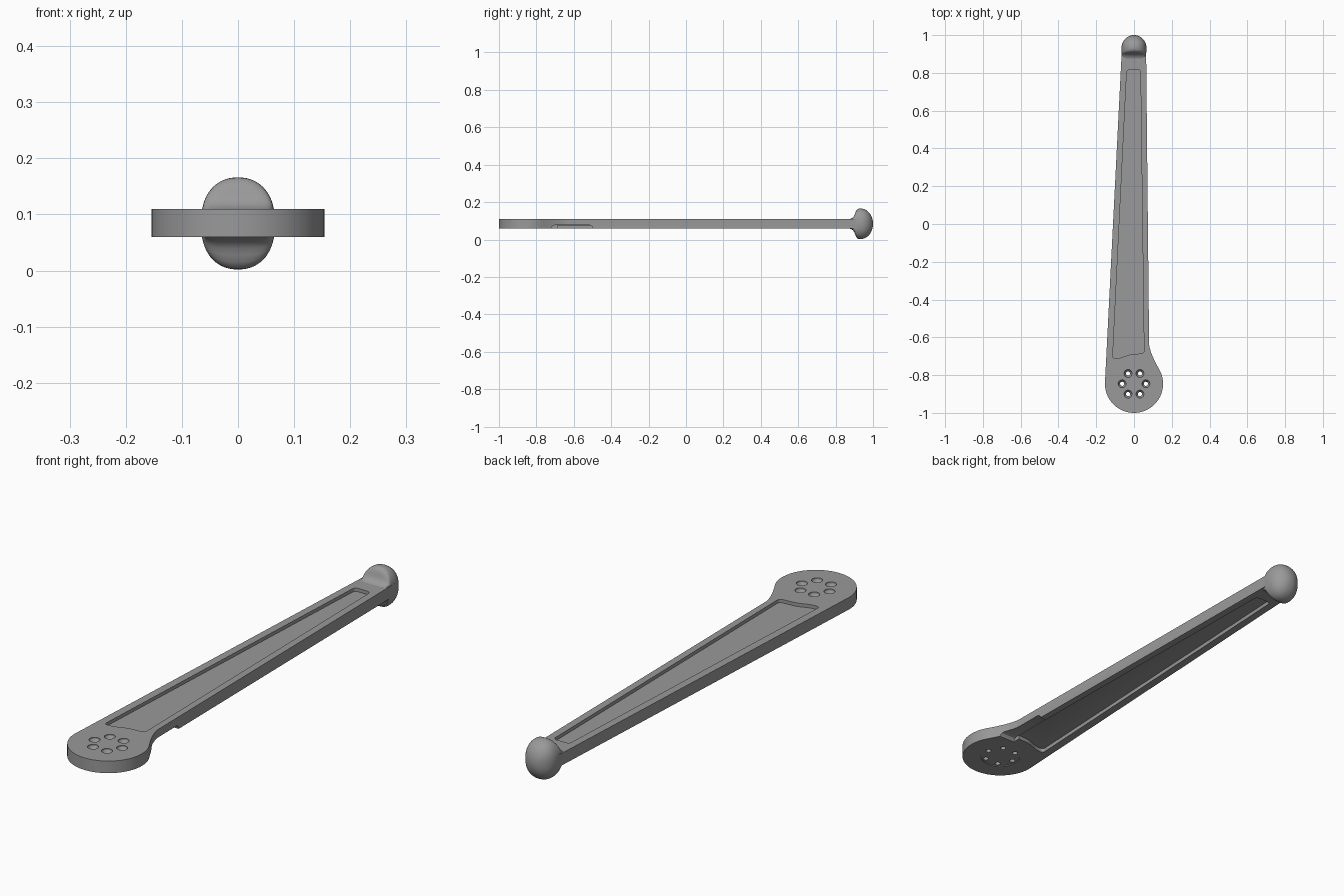
import bpy, bmesh, math
from mathutils import Vector, Matrix

if "Cube" in bpy.data.objects:
    bpy.data.objects.remove(bpy.data.objects["Cube"])

R, CY = 0.154, -0.846          # big end disc radius and centre
Z0, Z1 = 0.06, 0.11            # plate bottom and top

grey = bpy.data.materials.new("dark_grey")
grey.diffuse_color = (0.32, 0.32, 0.32, 1)
grey.use_nodes = True
grey.node_tree.nodes["Principled BSDF"].inputs["Base Color"].default_value = grey.diffuse_color


def finish(name, bm):
    bmesh.ops.recalc_face_normals(bm, faces=bm.faces)
    me = bpy.data.meshes.new(name)
    bm.to_mesh(me)
    bm.free()
    me.materials.append(grey)
    ob = bpy.data.objects.new(name, me)
    bpy.context.collection.objects.link(ob)
    return ob


def loft(name, loops):
    """Skin a list of point loops and cap both ends."""
    bm = bmesh.new()
    vs = [[bm.verts.new(p) for p in loop] for loop in loops]
    n = len(vs[0])
    for a, b in zip(vs, vs[1:]):
        for k in range(n):
            bm.faces.new((a[k], a[(k + 1) % n], b[(k + 1) % n], b[k]))
    bm.faces.new(vs[0])
    bm.faces.new(vs[-1])
    return finish(name, bm)


def prism(name, pts, lo, hi):
    return loft(name, [[(x, y, z) for x, y in pts] for z in (lo, hi)])


def bezier(a, b, c, n):
    a, b, c = Vector(a), Vector(b), Vector(c)
    return [tuple(a * (1 - t) ** 2 + b * 2 * t * (1 - t) + c * t * t)
            for t in (i / n for i in range(n + 1))]


def rounded(pts, r, n=6):
    out = []
    for i, p in enumerate(pts):
        p, q, s = Vector(p), Vector(pts[i - 1]), Vector(pts[(i + 1) % len(pts)])
        out += bezier(p + (q - p).normalized() * r, p, p + (s - p).normalized() * r, n)
    return out


def circle(x, y, r, n=32):
    return [(x + r * math.cos(2 * math.pi * i / n), y + r * math.sin(2 * math.pi * i / n))
            for i in range(n)]


def cut(target, cutter):
    cutter.hide_render = True
    bpy.context.view_layer.update()
    m = target.modifiers.new("cut", "BOOLEAN")
    m.operation, m.solver, m.object = "DIFFERENCE", "EXACT", cutter
    bpy.context.view_layer.objects.active = target
    bpy.ops.object.modifier_apply(modifier=m.name)
    bpy.data.objects.remove(cutter)


def smooth(ob):
    bpy.ops.object.select_all(action="DESELECT")
    ob.select_set(True)
    bpy.context.view_layer.objects.active = ob
    bpy.ops.object.shade_smooth_by_angle(angle=math.radians(30))


# Arm plate: round end, straight left edge, waisted right edge
arc = [(R * math.cos(math.radians(a)), CY + R * math.sin(math.radians(a)))
       for a in range(180, 391, 5)]
neck = bezier(arc[-1], (0.088, -0.69), (0.08, -0.64), 12)
arm = prism("lever_arm", arc + neck[1:] + [(0.064, 0.93), (-0.064, 0.93)], Z0, Z1)

# Side opening of the lower pocket: profile in y-z, swept along x
notch = [(-0.725, 0.05), (-0.718, 0.066), (-0.712, 0.073), (-0.70, 0.077),
         (-0.515, 0.077), (-0.505, 0.073), (-0.50, 0.066), (-0.498, 0.05)]
cut(arm, loft("notch_cutter", [[(x, y, z) for y, z in notch] for x in (0.035, 0.2)]))

# Long pockets above and below, leaving a thin web
pocket = rounded([(-0.038, 0.817), (-0.113, -0.712), (-0.075, -0.71),
                  (-0.02, -0.69), (0.053, -0.685), (0.034, 0.817)], 0.016)
cut(arm, prism("top_pocket_cutter", pocket, 0.096, 0.13))
cut(arm, prism("bottom_pocket_cutter", pocket, 0.04, 0.076))

# Shallow round seat under the disc, and six countersunk holes
cut(arm, prism("seat_cutter", circle(0, CY, 0.08, 48), 0.04, 0.063))
for i in range(6):
    a = i * math.pi / 3
    x, y = 0.063 * math.cos(a), CY + 0.063 * math.sin(a)
    steps = [(0.011, 0.03), (0.011, 0.088), (0.021, 0.104), (0.021, 0.15)]
    cut(arm, loft("hole_cutter", [[(px, py, z) for px, py in circle(x, y, r)]
                                  for r, z in steps]))
smooth(arm)

# Mushroom knob: rings of (y, half width, half height, squareness), then a dome
rings = [(0.865, 0.062, 0.0235, 6), (0.88, 0.0625, 0.027, 6), (0.892, 0.063, 0.034, 5),
         (0.90, 0.0635, 0.044, 4.5), (0.904, 0.064, 0.056, 3.6), (0.909, 0.065, 0.069, 2.8),
         (0.915, 0.0655, 0.077, 2.5), (0.923, 0.066, 0.0815, 2.3)]
for i in range(13):
    t = math.pi / 2 * min(i / 12, 0.985)
    rings.append((0.933 + 0.067 * math.sin(t), 0.066 * math.cos(t), 0.082 * math.cos(t), 2.25))


def power(v, e):
    return math.copysign(abs(v) ** (2 / e), v)


ZC = 0.084
knob = loft("end_knob", [[(w * power(cx, e), y, ZC + h * power(cz, e))
                          for cx, cz in circle(0, 0, 1, 64)] for y, w, h, e in rings])
smooth(knob)
